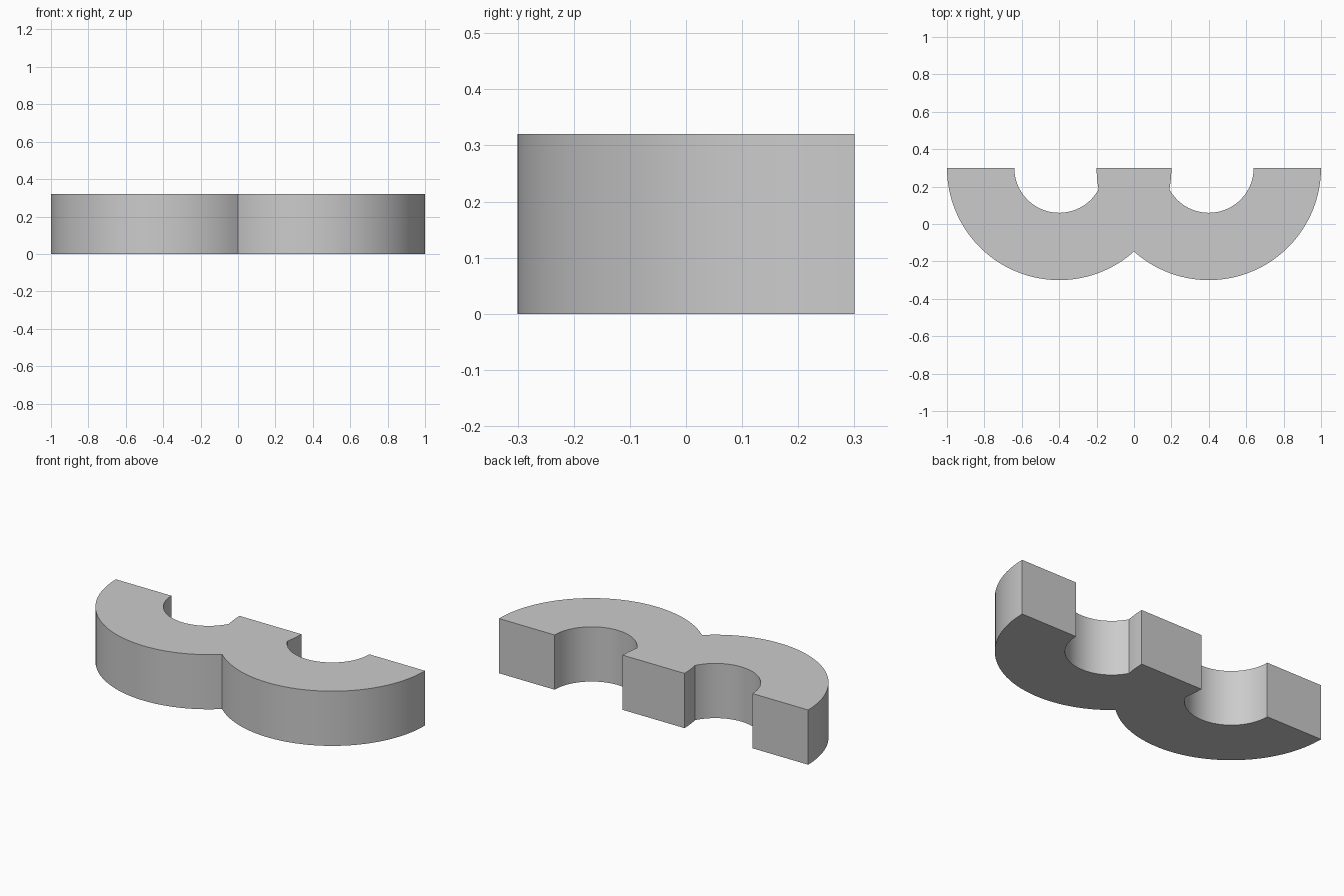
import bpy, bmesh, math
from mathutils import Vector

cube = bpy.data.objects.get("Cube")
if cube:
    bpy.data.objects.remove(cube, do_unlink=True)

OFFSET, BACK = 0.4, 0.3       # ring centres at x = +-OFFSET, y = BACK
OUTER, INNER = 0.6, 0.24
HEIGHT = 0.32


def arc(cx, radius, start, end, steps):
    angles = [start + (end - start) * i / steps for i in range(steps + 1)]
    return [Vector((cx + radius * math.cos(a), BACK + radius * math.sin(a), 0)) for a in angles]


# Angles where the outer circles meet, and where one circle crosses the other's hole
cusp = -math.pi + math.acos(OFFSET / OUTER)
span = 2 * OFFSET
reach = (OUTER**2 - INNER**2 + span**2) / (2 * span)
cross_outer = -math.acos(reach / OUTER)
cross_inner = -math.pi + math.acos((span - reach) / INNER)

# Right half of the outline: outer wall, hole wall, then the middle block's side
half = arc(OFFSET, OUTER, cusp, 0, 48)
half += arc(OFFSET, INNER, 0, cross_inner, 40)
half += arc(-OFFSET, OUTER, cross_outer, 0, 4)[1:]
mirrored = [Vector((-p.x, p.y, 0)) for p in reversed(half[1:])]

# Extrude the outline into a solid
bm = bmesh.new()
base = bm.faces.new([bm.verts.new(p) for p in half + mirrored])
walls = bmesh.ops.extrude_face_region(bm, geom=[base], use_keep_orig=True)
top_verts = [g for g in walls["geom"] if isinstance(g, bmesh.types.BMVert)]
bmesh.ops.translate(bm, verts=top_verts, vec=(0, 0, HEIGHT))
bmesh.ops.recalc_face_normals(bm, faces=bm.faces)
mesh = bpy.data.meshes.new("double_half_ring")
bm.to_mesh(mesh)
bm.free()

# Single grey colour
grey = bpy.data.materials.new("plain_grey")
grey.use_nodes = True
colour = (0.6, 0.6, 0.6, 1)
grey.diffuse_color = colour
grey.node_tree.nodes["Principled BSDF"].inputs["Base Color"].default_value = colour
mesh.materials.append(grey)

ring = bpy.data.objects.new("double_half_ring", mesh)
bpy.context.collection.objects.link(ring)
bpy.ops.object.select_all(action="DESELECT")
ring.select_set(True)
bpy.context.view_layer.objects.active = ring
bpy.ops.object.shade_smooth_by_angle(angle=math.radians(30))
